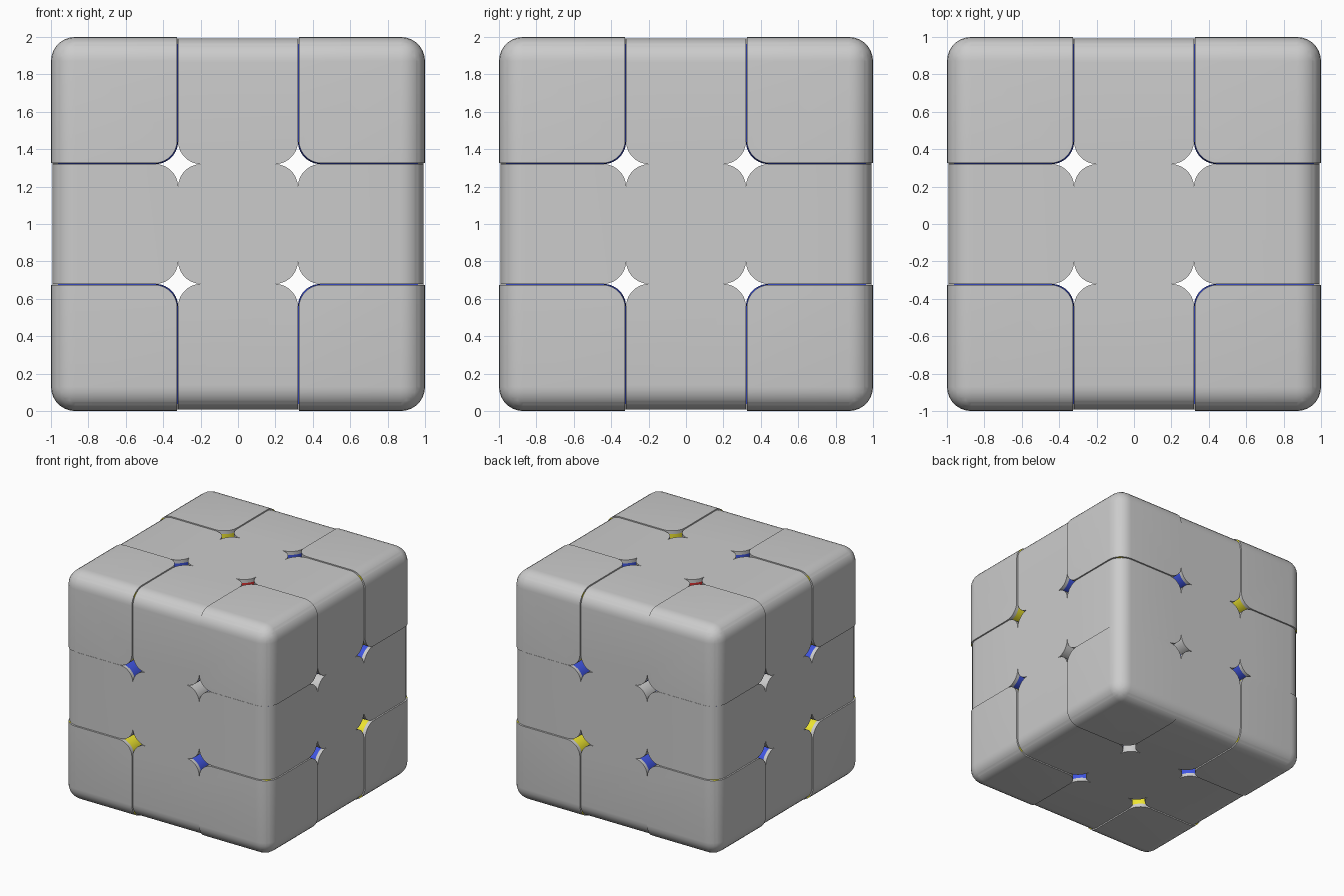
import bpy, bmesh
from itertools import product
from mathutils import Vector

if "Cube" in bpy.data.objects:
    bpy.data.objects.remove(bpy.data.objects["Cube"])

INNER, OUTER, CORNER_GAP, INSET = 0.32, 1.0, 0.005, 0.007
OUTER_R, INNER_R, SHELL = 0.13, 0.122, 0.03


def material(name, rgb):
    m = bpy.data.materials.new(name)
    m.diffuse_color = (*rgb, 1)
    m.use_nodes = True
    m.node_tree.nodes["Principled BSDF"].inputs["Base Color"].default_value = m.diffuse_color
    return m


YELLOW = material("yellow", (0.85, 0.78, 0.03))
BLUE = material("blue", (0.05, 0.09, 0.75))
RED = material("red", (0.7, 0.03, 0.03))
WHITE = material("white", (0.9, 0.9, 0.9))


def block(name, cell, mat):
    """One cell of the 3x3x3 cube: grey outer skin, coloured inside."""
    corner = all(cell)
    lo = INNER + (CORNER_GAP if corner else 0)
    hi = OUTER - (0 if corner else INSET)
    spans = [(-INNER, INNER) if c == 0 else tuple(sorted((c * lo, c * hi))) for c in cell]
    bm = bmesh.new()
    bmesh.ops.create_cube(bm, size=1)
    for v in bm.verts:
        v.co = Vector([spans[i][1] if v.co[i] > 0 else spans[i][0] for i in range(3)])

    # round edges that join two outer faces or two inner faces
    def bevel(radius, outer):
        edges = []
        for e in bm.edges:
            a, b = (v.co for v in e.verts)
            same = [abs(a[i]) for i in range(3) if abs(a[i] - b[i]) < 1e-5]
            if len(same) == 2 and all((abs(s - hi) < 1e-4) == outer and
                                      min(abs(s - hi), abs(s - lo)) < 1e-4 for s in same):
                edges.append(e)
        if edges:
            bmesh.ops.bevel(bm, geom=edges, offset=radius, segments=7, profile=0.5,
                            affect='EDGES', clamp_overlap=False)
    bevel(OUTER_R, True)
    bevel(INNER_R, False)

    # split the thin skin from the body, then colour the body
    for i, c in enumerate(cell):
        if c:
            n = Vector((0, 0, 0))
            n[i] = c
            geom = bm.verts[:] + bm.edges[:] + bm.faces[:]
            bmesh.ops.bisect_plane(bm, geom=geom, plane_co=n * (hi - SHELL), plane_no=n)
    cut = hi - SHELL
    for f in bm.faces:
        f.smooth = True
        p = f.calc_center_median()
        f.material_index = int(all(abs(x) < cut for x in p))
        # rounded outer rim stays grey
        far = [i for i in range(3) if cell[i] and abs(p[i]) > hi - OUTER_R - 1e-4]
        if len(far) > 1 and any(f.normal[i] * cell[i] > 0.1 for i in far):
            f.material_index = 0
    bmesh.ops.recalc_face_normals(bm, faces=bm.faces[:])
    me = bpy.data.meshes.new(name)
    bm.to_mesh(me)
    bm.free()
    me.materials.append(None)
    me.materials.append(mat)
    ob = bpy.data.objects.new(name, me)
    ob.location.z = 1
    bpy.context.collection.objects.link(ob)
    return ob


# corners, edges, face centres and the core
KINDS = {3: ("corner_block", YELLOW), 2: ("edge_block", BLUE),
         1: ("centre_block", WHITE), 0: ("core_block", WHITE)}
for cell in product((-1, 0, 1), repeat=3):
    name, mat = KINDS[sum(map(abs, cell))]
    if cell == (0, 0, 1):
        mat = RED
    ob = block(name, cell, mat)
    if not any(cell):
        # the core has no outer faces, so all its edges are rounded
        bev = ob.modifiers.new("round", 'BEVEL')
        bev.width, bev.segments = INNER_R, 7
    ob.select_set(True)
    bpy.context.view_layer.objects.active = ob
bpy.ops.object.shade_smooth_by_angle(angle=0.52)
